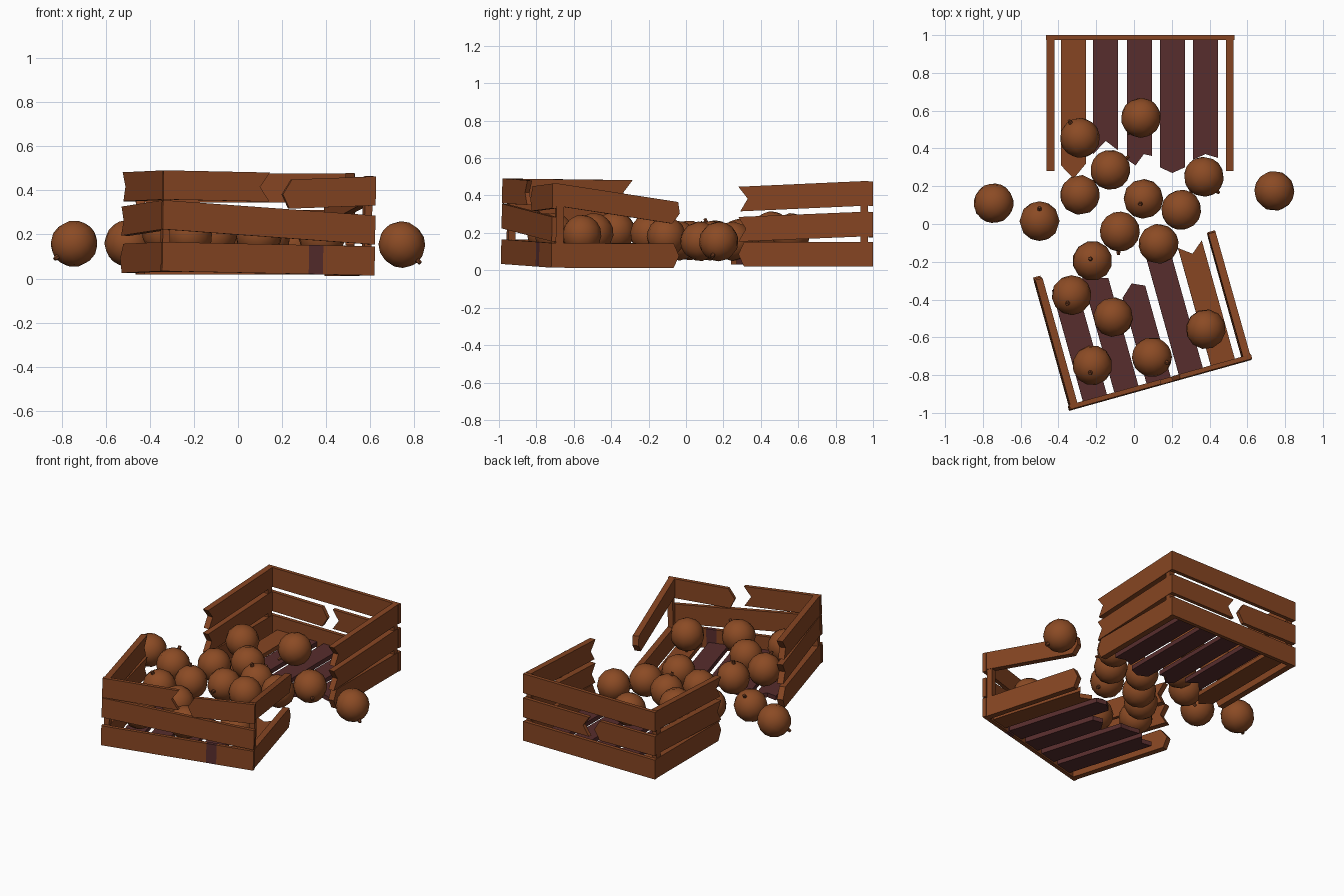
import bpy, bmesh, math, random
from mathutils import Vector, Matrix

if "Cube" in bpy.data.objects:
    bpy.data.objects.remove(bpy.data.objects["Cube"])

random.seed(4)


def material(name, rgb):
    m = bpy.data.materials.new(name)
    m.diffuse_color = (*rgb, 1)
    m.use_nodes = True
    m.node_tree.nodes["Principled BSDF"].inputs["Base Color"].default_value = m.diffuse_color
    return m


WOOD = material("brown wood", (0.24, 0.06, 0.016))
DARK = material("dark wood", (0.095, 0.026, 0.026))
FRUIT = material("fruit skin", (0.26, 0.07, 0.018))
STEM = material("fruit stem", (0.15, 0.042, 0.014))


def add_object(name, bm, mats):
    bmesh.ops.recalc_face_normals(bm, faces=bm.faces)
    me = bpy.data.meshes.new(name)
    bm.to_mesh(me)
    bm.free()
    for m in mats:
        me.materials.append(m)
    ob = bpy.data.objects.new(name, me)
    bpy.context.collection.objects.link(ob)
    return ob


def board(name, frame, p0, p1, across, width, thick, mat=WOOD, end0=(0, 0), end1=(0, 0)):
    """Board from p0 to p1; end0/end1 push each end outward at evenly spaced points (broken ends)."""
    p0, p1, across = Vector(p0), Vector(p1), Vector(across)
    along = (p1 - p0).normalized()
    normal = along.cross(across).normalized()

    def edge(p, jag, sign):
        n = len(jag) - 1
        return [p + along * (sign * j) + across * (width * (i / n - 0.5)) for i, j in enumerate(jag)]
    outline = edge(p0, end0, -1) + edge(p1, end1, 1)[::-1]
    bm = bmesh.new()
    face = bm.faces.new([bm.verts.new(frame @ (p - normal * thick / 2)) for p in outline])
    ext = bmesh.ops.extrude_face_region(bm, geom=[face])
    move = frame.to_3x3() @ (normal * thick)
    bmesh.ops.translate(bm, vec=move, verts=[g for g in ext["geom"] if isinstance(g, bmesh.types.BMVert)])
    return add_object(name, bm, [mat])


def make_frame(origin, angle, slope_u, slope_v):
    u = Vector((math.cos(angle), math.sin(angle), slope_u)).normalized()
    v = Vector((-math.sin(angle), math.cos(angle), slope_v)).normalized()
    m = Matrix((u, v, u.cross(v))).transposed().to_4x4()
    m.translation = origin
    return m


UP, SIDE = (0, 0, 1), (1, 0, 0)
H, WALL, ARM = 0.132, 0.025, 0.04
POINT, NOTCH = (0, 0.04, 0), (0, -0.045, 0)


def wall(name, frame, u0, z0, u1, z1, **kw):
    board(name, frame, (u0, WALL / 2, z0), (u1, WALL / 2, z1), UP, H, WALL, **kw)


def arm(name, frame, side, z0, z1, length, end, h=H):
    board(name, frame, (side * 0.475, WALL, z0), (side * 0.475, length, z1), UP, h, ARM, end1=end)


def posts(name, frame):
    for s in (-1, 1):
        board(name, frame, (s * 0.475, 0.047, 0.01), (s * 0.475, 0.047, 0.44), SIDE, 0.034, 0.04)


def floor(name, frame, planks):
    for u, length, mat, end in planks:
        board(name, frame, (u, WALL, 0.025), (u, length, 0.025), SIDE, 0.132, 0.03, mat, end1=end)


# front half of the broken crate, turned and slightly tipped
F = make_frame((0.1375, -0.855, 0.025), math.radians(15.6), -0.02, -0.012)
wall("front_bottom_slat_left", F, -0.5, 0.065, 0.19, 0.065)
wall("front_bottom_slat_dark_patch", F, 0.19, 0.065, 0.257, 0.065, mat=DARK)
wall("front_bottom_slat_right", F, 0.257, 0.065, 0.5, 0.065)
wall("front_middle_slat", F, -0.5, 0.255, 0.5, 0.205)
wall("front_top_slat_left", F, -0.5, 0.39, 0.0, 0.39, end1=NOTCH)
wall("front_top_slat_right", F, 0.095, 0.36, 0.5, 0.3825, end0=(0, 0.032, -0.01))
arm("front_left_bottom_slat", F, -1, 0.065, 0.065, 0.7, (0, 0.03, -0.02))
arm("front_left_middle_slat", F, -1, 0.255, 0.235, 0.7, (0.02, -0.02, 0.02))
arm("front_left_top_slat", F, -1, 0.39, 0.39, 0.69, (0.0, -0.03, 0.02))
arm("front_right_bottom_slat", F, 1, 0.065, 0.07, 0.68, (0, 0.03, 0))
arm("front_right_hanging_slat", F, 1, 0.39, 0.30, 0.69, (-0.02, 0.02, 0.01), 0.12)
posts("front_post", F)
floor("front_floor_plank", F, [
    (-0.35, 0.64, DARK, (0, -0.03, 0.02)), (-0.177, 0.64, DARK, (0.03, 0.0, -0.02)),
    (0.0, 0.52, DARK, (-0.02, 0.04, 0.01)), (0.177, 0.68, DARK, (0, 0.03, 0)),
    (0.353, 0.665, WOOD, (0.01, -0.04, 0.015))])

# back half, standing square
B = make_frame((0.033, 1.0, 0.02), math.pi, 0, 0)
wall("back_bottom_slat", B, -0.498, 0.065, 0.498, 0.065)
wall("back_middle_slat_right", B, -0.498, 0.225, 0.0, 0.225, end1=NOTCH)
wall("back_middle_slat_left", B, 0.08, 0.22, 0.498, 0.225, end0=POINT)
wall("back_top_slat", B, -0.498, 0.39, 0.498, 0.39)
for s, label in ((-1, "right"), (1, "left")):
    arm(f"back_{label}_bottom_slat", B, s, 0.065, 0.065, 0.69, (0.0, 0.03, 0.0))
    arm(f"back_{label}_middle_slat", B, s, 0.228, 0.2, 0.7, (0.02, -0.02, 0.02))
    arm(f"back_{label}_top_slat", B, s, 0.392, 0.362, 0.69, (0.02, -0.02, 0.03))
posts("back_post", B)
floor("back_floor_plank", B, [
    (0.353, 0.69, WOOD, (-0.01, 0.07, 0)), (0.183, 0.61, DARK, (0.0, -0.05, 0.02)),
    (0.003, 0.65, DARK, (-0.01, -0.02, 0.04, 0.01)), (-0.17, 0.7, DARK, (0, 0.03, 0)),
    (-0.345, 0.65, DARK, (0, -0.02, 0.01))])

# spilled fruit: x, y, z centres
FRUITS = [(-0.286, 0.456, 0.21), (0.037, 0.562, 0.2), (-0.125, 0.287, 0.17), (-0.286, 0.154, 0.162),
          (-0.5, 0.015, 0.16), (-0.743, 0.11, 0.158), (0.05, 0.133, 0.158), (0.25, 0.075, 0.155),
          (0.37, 0.25, 0.155), (0.743, 0.175, 0.154), (-0.075, -0.04, 0.158), (0.13, -0.105, 0.18),
          (-0.22, -0.195, 0.195), (-0.33, -0.377, 0.21), (-0.11, -0.493, 0.2), (-0.22, -0.748, 0.2),
          (0.095, -0.705, 0.2), (0.38, -0.557, 0.19)]
# directions of the stems that can be seen; the rest are random
STEMS = {0: (-.5, .8, .5), 4: (0, .6, .8), 5: (-.7, -.4, -.55), 6: (-.15, -.25, .95), 9: (.7, -.3, -.7),
         12: (-.1, .1, 1), 13: (-.2, -.4, .9), 15: (-.1, -.35, .9), 16: (.7, -.25, .6)}
R = 0.106
for i, c in enumerate(FRUITS):
    d = Vector(STEMS.get(i, [random.uniform(-1, 1), random.uniform(-1, 1), random.uniform(-1, 0)])).normalized()
    bm = bmesh.new()
    bmesh.ops.create_uvsphere(bm, u_segments=12, v_segments=8, radius=R)
    for f in bm.faces:
        f.smooth = True
    skin = set(bm.faces)
    bmesh.ops.create_cone(bm, cap_ends=True, segments=6, radius1=0.014, radius2=0.009, depth=0.03,
                          matrix=Matrix.Translation((0, 0, R + 0.003)))
    for f in bm.faces:
        if f not in skin:
            f.material_index = 1
    turn = d.to_track_quat('Z', 'Y').to_matrix().to_4x4()
    bmesh.ops.transform(bm, matrix=Matrix.Translation(c) @ turn, verts=bm.verts)
    add_object("fruit", bm, [FRUIT, STEM])
